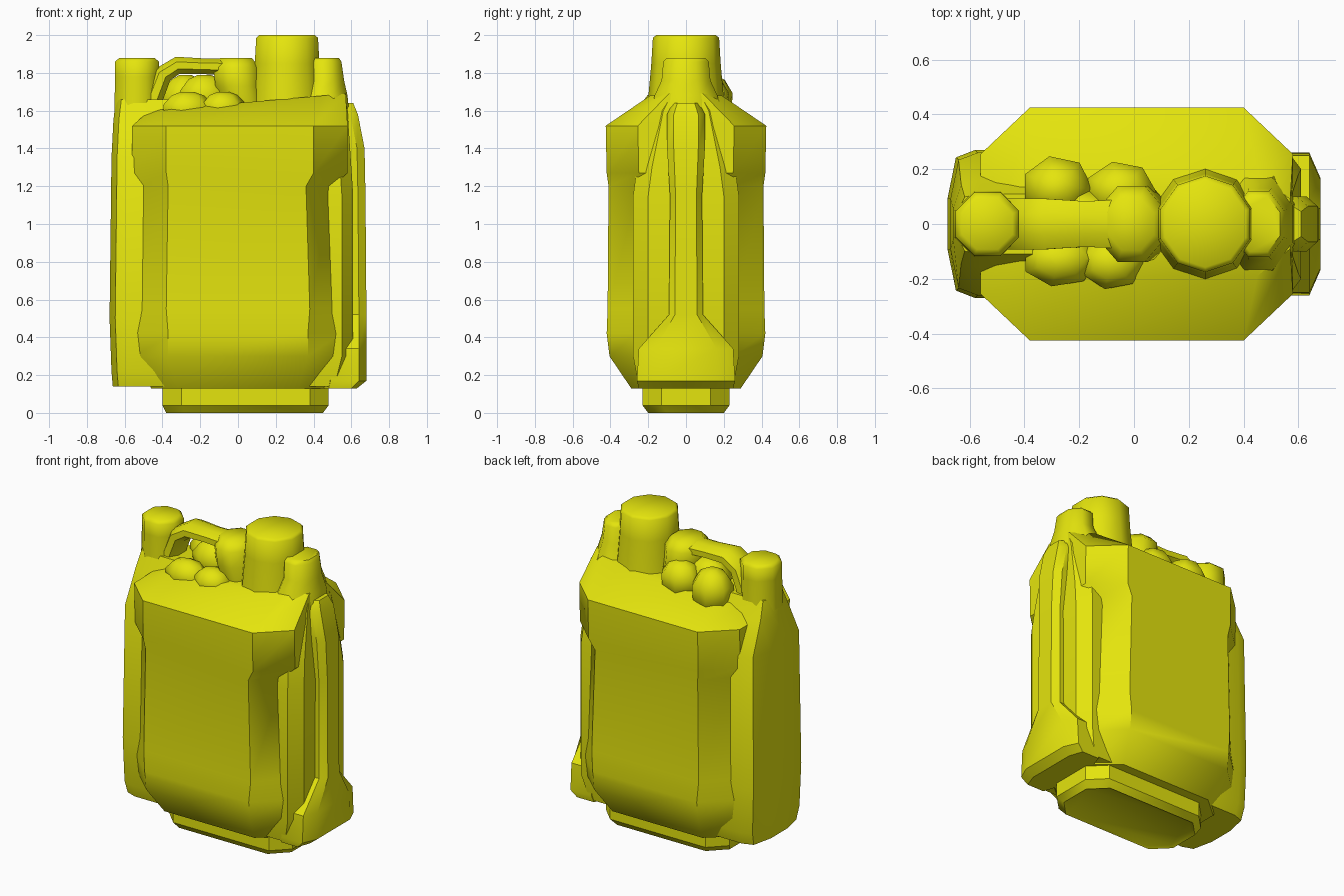
import bpy, bmesh, math
from mathutils import Vector

yellow = bpy.data.materials.new("bright yellow")
yellow.diffuse_color = (0.78, 0.78, 0.004, 1)


def loft(name, rings, angle=35):
    """Skin a list of equal-length point rings and cap both ends."""
    bm = bmesh.new()
    vs = [[bm.verts.new(p) for p in r] for r in rings]
    n = len(rings[0])
    for a, b in zip(vs, vs[1:]):
        for i in range(n):
            bm.faces.new((a[i], a[(i + 1) % n], b[(i + 1) % n], b[i]))
    bm.faces.new(vs[0])
    bm.faces.new(vs[-1])
    bmesh.ops.recalc_face_normals(bm, faces=bm.faces)
    me = bpy.data.meshes.new(name)
    bm.to_mesh(me)
    bm.free()
    ob = bpy.data.objects.new(name, me)
    bpy.context.collection.objects.link(ob)
    me.materials.append(yellow)
    bpy.ops.object.select_all(action='DESELECT')
    ob.select_set(True)
    bpy.context.view_layer.objects.active = ob
    bpy.ops.object.shade_smooth_by_angle(angle=math.radians(angle))
    return ob


def octagon(z, x0, x1, hy, cx, cy, tilt=0.0):
    """Chamfered rectangle at height z; tilt lowers its left end."""
    pts = [(x0 + cx, -hy), (x1 - cx, -hy), (x1, -hy + cy), (x1, hy - cy),
           (x1 - cx, hy), (x0 + cx, hy), (x0, hy - cy), (x0, -hy + cy)]
    return [(x, y, z - tilt * (x1 - x) / (x1 - x0)) for x, y in pts]


def disc(x, z, rx, ry, n=8, lean=0.0):
    return [(x + rx * math.cos(t), ry * math.sin(t), z + lean * math.cos(t))
            for t in ((i + 0.5) * math.tau / n for i in range(n))]


def sweep(name, path, n=8):
    """Tube through (x, z, radius in the plane, radius along y) stations."""
    rings = []
    for i, (x, z, rn, ry) in enumerate(path):
        p, q = path[max(i - 1, 0)], path[min(i + 1, len(path) - 1)]
        d = Vector((q[0] - p[0], q[1] - p[1])).normalized()
        rings.append([(x + d.y * rn * math.cos(t), ry * math.sin(t), z - d.x * rn * math.cos(t))
                      for t in ((k + 0.5) * math.tau / n for k in range(n))])
    return loft(name, rings, 50)


# Foot under the can
loft("base_foot", [octagon(0.01, -0.36, 0.43, 0.19, 0.1, 0.1),
                   octagon(0.0, -0.38, 0.45, 0.2, 0.1, 0.1),
                   octagon(0.04, -0.40, 0.48, 0.23, 0.1, 0.1),
                   octagon(0.16, -0.40, 0.48, 0.23, 0.1, 0.1)])

# Main tank, slightly waisted, with sloping shoulders
loft("tank_body", [octagon(0.13, -0.46, 0.46, 0.29, 0.14, 0.12),
                   octagon(0.30, -0.54, 0.54, 0.405, 0.17, 0.16),
                   octagon(0.42, -0.54, 0.54, 0.42, 0.17, 0.16),
                   octagon(0.55, -0.52, 0.52, 0.415, 0.14, 0.16),
                   octagon(1.20, -0.51, 0.50, 0.41, 0.14, 0.16),
                   octagon(1.27, -0.56, 0.58, 0.42, 0.18, 0.17),
                   octagon(1.52, -0.56, 0.58, 0.425, 0.18, 0.17),
                   octagon(1.69, -0.47, 0.57, 0.19, 0.12, 0.1, 0.09)], 40)

# Side core between the waisted tank and the right rib
loft("right_side_core", [octagon(z, 0.2, x, hy, 0.06, 0.08) for z, x, hy in
                         ((0.14, 0.57, 0.25), (0.3, 0.61, 0.28), (1.15, 0.61, 0.28),
                          (1.3, 0.6, 0.26), (1.6, 0.58, 0.2), (1.66, 0.57, 0.17))])

# Left pillar: wide panel narrowing upward into a capped post
pillar = [(-0.3, -1), (-0.58, -1), (-0.65, -0.9), (-0.68, -0.35),
          (-0.68, 0.35), (-0.65, 0.9), (-0.58, 1), (-0.3, 1)]
loft("left_pillar", [[(x * s, y * w, z) for x, y in pillar] for z, s, w in
                     ((0.14, 0.975, 0.24), (0.22, 0.985, 0.265), (0.5, 1.0, 0.27),
                      (1.35, 0.985, 0.26), (1.55, 0.97, 0.16), (1.66, 0.95, 0.11))])
loft("left_post", [disc(-0.535, z, r, r) for z, r in
                   ((1.4, 0.135), (1.78, 0.125), (1.86, 0.125), (1.88, 0.1))], 50)

# Right rib, flaring into a wide foot
loft("right_rib", [octagon(z, 0.45, x, w, c, w * 0.35) for z, x, w, c in
                   ((0.13, 0.63, 0.25, 0.03), (0.17, 0.68, 0.26, 0.04), (0.34, 0.68, 0.25, 0.04),
                    (0.52, 0.68, 0.09, 0.04), (1.15, 0.675, 0.085, 0.04),
                    (1.40, 0.67, 0.1, 0.04), (1.58, 0.635, 0.1, 0.04), (1.64, 0.61, 0.07, 0.04))])

# Pouring neck with its cap, and the smaller post beside it
loft("pouring_neck", [disc(0.26, z, r, r * 1.02, 10) for z, r in
                      ((1.5, 0.21), (1.68, 0.195), (1.85, 0.18), (1.985, 0.172), (2.0, 0.155))], 50)
loft("right_post", [disc(x, z, rx, ry) for x, z, rx, ry in
                    ((0.44, 1.5, 0.17, 0.22), (0.455, 1.68, 0.135, 0.18), (0.46, 1.76, 0.11, 0.14),
                     (0.455, 1.86, 0.1, 0.13), (0.455, 1.88, 0.085, 0.11))], 50)

# Carrying handle and the stub it joins
sweep("carry_handle", [(-0.50, 1.46, 0.07, 0.12), (-0.45, 1.66, 0.055, 0.1),
                       (-0.40, 1.79, 0.055, 0.1), (-0.32, 1.84, 0.05, 0.1),
                       (-0.18, 1.835, 0.045, 0.09), (0.02, 1.83, 0.05, 0.1)])
loft("handle_stub", [disc(x, z, r, r * 1.15) for x, z, r in
                     ((0.04, 1.52, 0.1), (0.03, 1.64, 0.12), (0.0, 1.73, 0.13),
                      (-0.01, 1.83, 0.13), (-0.01, 1.88, 0.09))], 60)

# Rounded lumps filling the hollow below the handle
for i, (x, y, z, rx, ry, rz) in enumerate((
        (-0.28, 0.13, 1.65, 0.13, 0.12, 0.14), (-0.05, 0.12, 1.66, 0.13, 0.11, 0.12),
        (-0.27, -0.13, 1.60, 0.14, 0.1, 0.1), (-0.08, -0.14, 1.61, 0.12, 0.1, 0.09),
        (-0.18, 0.02, 1.67, 0.14, 0.11, 0.12))):
    loft(f"hollow_lump_{i + 1}",
         [[(x + rx * k * math.cos(t), y + ry * k * math.sin(t), z + rz * h)
           for t in (j * math.tau / 7 for j in range(7))]
          for h, k in ((-1, 0.4), (-0.4, 0.95), (0.3, 1.0), (0.8, 0.65), (1, 0.25))], 50)
